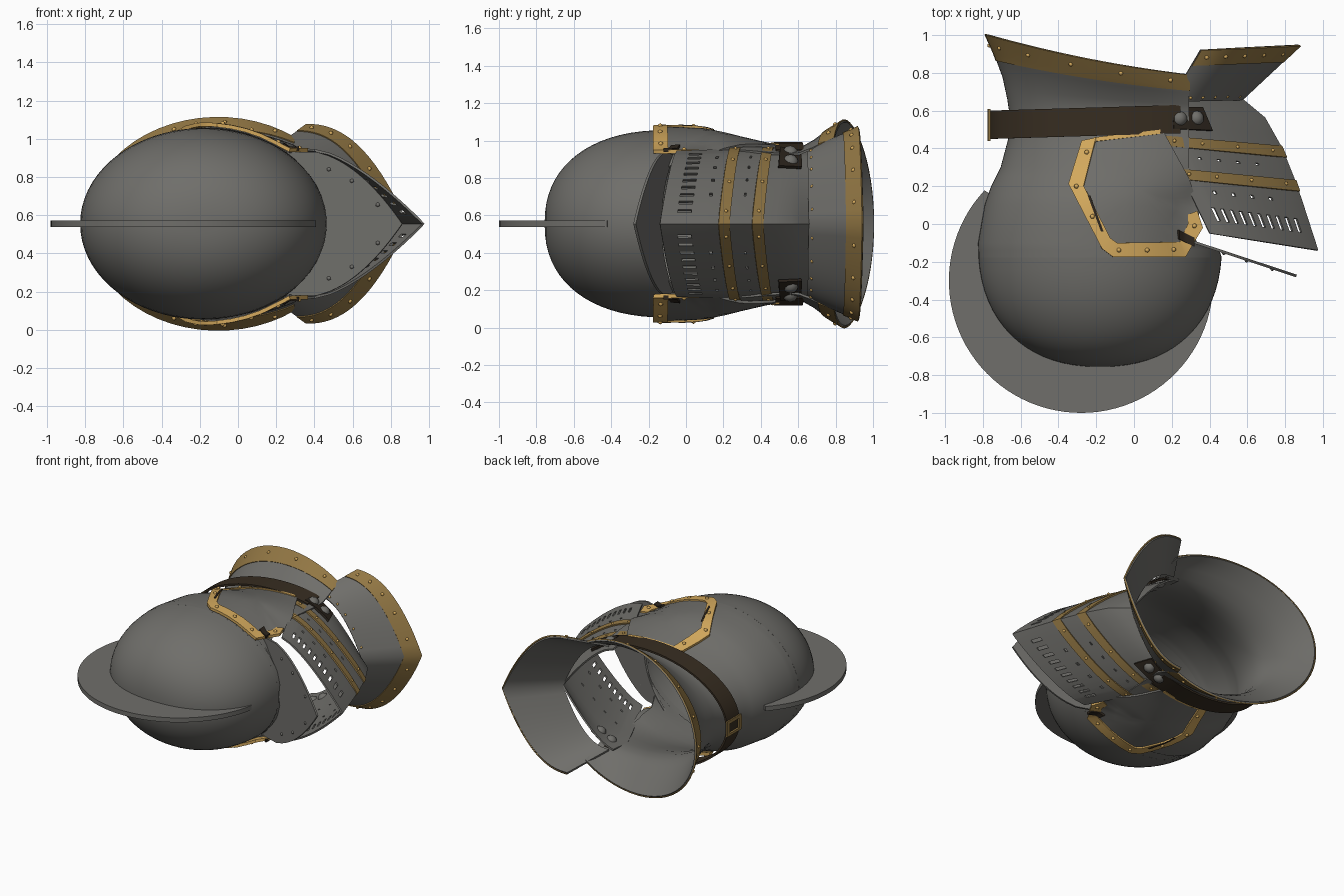
import bpy, bmesh, math
from mathutils import Vector

if "Cube" in bpy.data.objects:
    bpy.data.objects.remove(bpy.data.objects["Cube"])

CZ = 0.555  # height of the helmet's symmetry plane

def mat(name, c):
    m = bpy.data.materials.new(name)
    m.diffuse_color = (*c, 1)
    m.use_nodes = True
    m.node_tree.nodes["Principled BSDF"].inputs["Base Color"].default_value = m.diffuse_color
    return m

STEEL = mat("steel", (0.16, 0.157, 0.145))
BRASS = mat("bright brass", (0.66, 0.40, 0.11))
BRONZE = mat("dark brass", (0.29, 0.185, 0.058))
LEATHER = mat("leather", (0.038, 0.026, 0.015))
DARK = mat("dark hinge", (0.025, 0.018, 0.012))

def finish(name, bm, m, thick=0.0, angle=35):
    bmesh.ops.remove_doubles(bm, verts=bm.verts, dist=1e-4)
    bmesh.ops.recalc_face_normals(bm, faces=bm.faces)
    me = bpy.data.meshes.new(name)
    bm.to_mesh(me)
    bm.free()
    ob = bpy.data.objects.new(name, me)
    bpy.context.collection.objects.link(ob)
    me.materials.append(m)
    ob.location.z = CZ
    bpy.ops.object.select_all(action='DESELECT')
    ob.select_set(True)
    bpy.context.view_layer.objects.active = ob
    if thick:
        s = ob.modifiers.new("thickness", "SOLIDIFY")
        s.thickness, s.offset = thick, 0
        bpy.ops.object.modifier_apply(modifier=s.name)
    bpy.ops.object.shade_smooth_by_angle(angle=math.radians(angle))
    return ob

def sheet(name, us, vs, fn, m, thick=0.012, keep=None, angle=35):
    """Grid of points fn(u, v); keep(i, j) decides which cells stay."""
    bm = bmesh.new()
    g = [[bm.verts.new(fn(u, v)) for v in vs] for u in us]
    for i in range(len(us) - 1):
        for j in range(len(vs) - 1):
            if keep is None or keep(i, j):
                bm.faces.new((g[i][j], g[i + 1][j], g[i + 1][j + 1], g[i][j + 1]))
    return finish(name, bm, m, thick, angle)

def lin(a, b, n):
    return [a + (b - a) * i / n for i in range(n + 1)]

def node(tab, s):
    i = max(0, min(int(s), len(tab) - 2))
    f = s - i
    return [a + (b - a) * f for a, b in zip(tab[i], tab[i + 1])]

def rivets(name, pts, m, r=0.013, sub=1):
    bm = bmesh.new()
    for p in pts:
        ret = bmesh.ops.create_icosphere(bm, subdivisions=sub, radius=r)
        bmesh.ops.translate(bm, verts=ret["verts"], vec=p)
    finish(name, bm, m, angle=60)

# Skull and neck: rings of (y, back x, front x, half width, rim tilt)
DOME = 18
rings = []
for k in range(DOME + 1):
    a = math.pi / 2 * k / DOME
    r, h = max(math.sin(a), 0.0005) ** 0.88, max(math.cos(a), 0) ** 0.88
    rings.append((-0.1 - 0.65 * h, -0.18 - 0.64 * r, -0.18 + 0.64 * r, 0.495 * r, 0))
rings += [(0.1, -0.785, 0.50, 0.485, 0), (0.2, -0.75, 0.58, 0.465, 0), (0.3, -0.70, 0.65, 0.44, 0),
          (0.45, -0.66, 0.72, 0.405, 0), (0.55, -0.65, 0.74, 0.395, 0.1), (0.63, -0.665, 0.72, 0.405, 0.3),
          (0.71, -0.69, 0.66, 0.445, 0.6), (0.79, -0.735, 0.60, 0.50, 0.9), (0.865, -0.78, 0.57, 0.548, 1)]
LAST = len(rings) - 1

def shell(s, a, off=0):
    y, b, f, h, w = node(rings, s)
    x = (b + f) / 2 - ((f - b) / 2 + off) * math.cos(a)
    return Vector((x, y - w * (0.19 * (x + 0.2) - 0.08 * (x + 0.2) ** 2), (h + off) * math.sin(a)))

def open_shell(s, v, off=0):
    """Shell ring cut open at the face; v runs -1..1 around the back."""
    y, b, f, _, _ = node(rings, s)
    cut = max(0.29, 0.33 - (y + 0.1) / 0.33)
    c = max(-1, min(1, (cut - (b + f) / 2) / ((f - b) / 2)))
    return shell(s, v * (math.pi - math.acos(c)), off)

EDGE = next(k for k in range(LAST) if rings[k][0] > -0.22)
sheet("skull", list(range(EDGE + 1)), lin(-math.pi, math.pi, 72), shell, STEEL)
sheet("neck_and_collar", lin(EDGE, LAST, 2 * (LAST - EDGE)), lin(-1, 1, 56), open_shell, STEEL)
sheet("collar_trim", [LAST - 1.3, LAST - 1, LAST], lin(-1, 1, 40),
      lambda s, v: open_shell(s, v, 0.008), BRONZE, 0.008)
rivets("collar_rivets", [open_shell(LAST - 0.6, v, 0.012) for v in lin(-0.92, 0.92, 10)], BRASS)

# Comb: crescent fin over the crown
def comb(t, r):
    o = Vector((-0.28 + 0.7 * math.cos(t), -0.3 + 0.7 * math.sin(t), 0))
    a = math.atan2(o.y + 0.08, o.x + 0.18)
    n = Vector((-0.18 + 0.61 * math.cos(a), -0.09 + 0.62 * math.sin(a), 0))
    return o.lerp(n, r)
sheet("comb", lin(math.radians(137), math.radians(350), 56), [0, 1], comb, STEEL, 0.034)

# Pointed face plates: rows of (back x, back y, keel x, keel y, half width)
def plate(tab, power):
    def fn(s, t, off=0):
        bx, by, kx, ky, w = node(tab, s)
        u = abs(t)                        # t runs -1..1, the keel is at t = 0
        f = 1 - u
        z = w * (1 - f ** power) + off * 0.83 * min(1, u * 8)
        return Vector((bx + (kx - bx) * f + off * 0.6, by + (ky - by) * f, math.copysign(z, t)))
    return fn

visor = plate([(0.40, -0.05, 0.97, -0.14, 0.385), (0.25, 0.26, 0.86, 0.20, 0.395),
               (0.16, 0.46, 0.78, 0.40, 0.395), (0.15, 0.55, 0.69, 0.56, 0.39),
               (0.15, 0.66, 0.57, 0.66, 0.38)], 1.5)
gorget = plate([(0.19, 0.65, 0.57, 0.66, 0.395), (0.35, 0.92, 0.875, 0.945, 0.51)], 2.3)

# Visor with breathing slots and holes left open in the grid
slots = [0.10 + 0.082 * k for k in range(10)]
half = sorted([0.04, 1.0] + slots + [a + 0.03 for a in slots])
cols = [-t for t in reversed(half)] + [0] + half
rows = [0, 0.25, 0.47, 0.72, 0.77, 1.2, 1.47, 1.52, 2, 2.5, 3, 3.5, 4]

def visor_keep(i, j):
    m = abs((cols[j] + cols[j + 1]) / 2)
    k = next((n for n, a in enumerate(slots) if a < m < a + 0.03), None)
    if k is None:
        return True
    return not (i == 1 or (i in (3, 6) and k % 2 == 0 and 1 < k < 9))
sheet("visor", rows, cols, visor, STEEL, 0.012, visor_keep)
ts = lin(-1, 1, 32)
for n, (a, b) in enumerate([(0.92, 1.16), (1.76, 2.08)]):
    sheet(f"visor_band_{n + 1}", [a, b], ts, lambda s, t: visor(s, t, 0.012), BRONZE, 0.01)
    rivets(f"visor_band_rivets_{n + 1}",
           [visor((a + b) / 2, q * t, 0.016) for q in (-1, 1) for t in (0.1, 0.4, 0.7, 0.94)], BRASS, 0.011)

# Throat guard with its lower trim
sheet("throat_guard", lin(0, 1, 4), ts, gorget, STEEL, 0.014)
sheet("throat_trim", [0.7, 1.0], ts, lambda s, t: gorget(s, t, 0.01), BRONZE, 0.01)
rivets("throat_trim_rivets", [gorget(0.85, t, 0.014) for t in lin(-0.9, 0.9, 9)], BRASS)
rivets("throat_rivets", [gorget(0.06, t, 0.006) for t in lin(-0.92, 0.92, 11)], BRASS, 0.01)

# Brow plate: thin pointed peak over the eye gap
def brow(z, r):
    xi = -0.18 + 0.62 * math.sqrt(1 - (z / 0.49) ** 2)
    xo = max(0.33 + 0.53 * math.sqrt(1 - abs(z) / 0.385), xi + 0.02)
    x = xi + (xo - xi) * r
    return Vector((x, -0.10 - 0.33 * (x - 0.33), z))
sheet("brow_plate", lin(-0.375, 0.375, 40), [0, 0.5, 1], brow, STEEL, 0.014)
rivets("brow_rivets", [brow(q * z, r) + Vector((0, -0.004, 0)) for q in (-1, 1)
                       for z, r in ((0.285, 0.55), (0.225, 0.75), (0.1, 0.85))], STEEL)

# Cheek plates with brass edging, wrapped on the side of the skull
def side_z(x, y, off):
    i = next(k for k in range(LAST) if rings[k + 1][0] >= y)
    _, b, f, h, _ = node(rings, i + (y - rings[i][0]) / (rings[i + 1][0] - rings[i][0]))
    u = (x - (b + f) / 2) / ((f - b) / 2)
    return max(h * math.sqrt(max(0, 1 - u * u)), 0.36) + off

def refine(pts, n=5):
    out = [Vector(pts[0])]
    for a, b in zip(pts, pts[1:]):
        out += [Vector(a).lerp(Vector(b), k / n) for k in range(1, n + 1)]
    return out

outline = refine([(-0.20, 0.44), (-0.27, 0.2), (-0.11, -0.11), (0.27, -0.11), (0.345, 0.0),
                  (0.345, 0.07), (0.29, 0.24), (0.16, 0.48), (-0.20, 0.44)])
outer = refine([(-0.275, 0.44), (-0.345, 0.21), (-0.17, -0.13), (-0.11, -0.175), (0.27, -0.175),
                (0.365, -0.02), (0.335, 0.07)])
inner = refine([(-0.20, 0.455), (-0.265, 0.2), (-0.125, -0.075), (-0.09, -0.1), (0.24, -0.095),
                (0.285, 0.0), (0.285, 0.05)])
mid = Vector((0.03, 0.18))
rim_pts = [(-0.25, 0.38), (-0.305, 0.2), (-0.22, 0.04), (-0.08, -0.138), (0.07, -0.138),
           (0.21, -0.135), (0.32, -0.01)]
for tag, q in (("upper", 1), ("lower", -1)):
    def on_side(p, off):
        return Vector((p.x, p.y, q * side_z(p.x, p.y, off)))
    sheet(f"cheek_plate_{tag}", range(len(outline)), [0, 0.3, 0.6, 0.85, 1],
          lambda i, r: on_side(mid.lerp(outline[i], r), 0.018), STEEL, 0.016)
    sheet(f"cheek_trim_{tag}", range(len(outer)), [0, 1],
          lambda i, r: on_side(outer[i].lerp(inner[i], r), 0.026), BRASS, 0.02)
    top_edge = refine([(-0.21, 0.445), (0.14, 0.487)])
    sheet(f"cheek_edge_{tag}", range(len(top_edge)), [-0.01, 0.012],
          lambda i, d: on_side(top_edge[i] + Vector((0, d)), 0.022), BRASS, 0.02)
    slit = refine([(-0.235, 0.15), (-0.165, -0.04)])
    sheet(f"cheek_slit_{tag}", range(len(slit)), [0, 0.014],
          lambda i, d: on_side(slit[i] + Vector((d - 0.01, 0)), 0.037), DARK, 0.004)
    rivets(f"cheek_rivets_{tag}", [on_side(Vector(p), 0.036) for p in rim_pts], BRASS, 0.014)
    # Hinge clip at the eye corner
    clip = refine([(0.235, -0.06), (0.32, -0.10)])
    sheet(f"hinge_clip_{tag}", range(len(clip)), [-0.02, 0.028],
          lambda i, d: on_side(clip[i] + Vector((0, d)), 0.034), DARK, 0.02)
    # Strap anchor with two studs
    sheet(f"strap_anchor_{tag}", [2.5, 3.6], lin(q * 0.58, q * 0.93, 4),
          lambda s, t: visor(s, t, 0.024), DARK, 0.016)
    rivets(f"anchor_studs_{tag}", [visor(3.05, q * t, 0.012) for t in (0.68, 0.845)], STEEL, 0.043, 2)

# Neck strap looping round the back, with buckle
def strap(d, a, off=0):
    x = -0.05 - (0.71 + off) * math.cos(a)
    return Vector((x, 0.53 + 0.03 * (x + 0.77) + d, (0.43 + off) * math.sin(a)))
sheet("neck_strap", [-0.08, 0.07], lin(-2.0, 2.0, 44), strap, LEATHER, 0.014)
sheet("strap_buckle", [-0.09, -0.06, 0.05, 0.08], [-0.13, -0.08, 0.08, 0.13],
      lambda d, a: strap(d, a, 0.012), BRONZE, 0.014, lambda i, j: not (i == 1 and j == 1))
